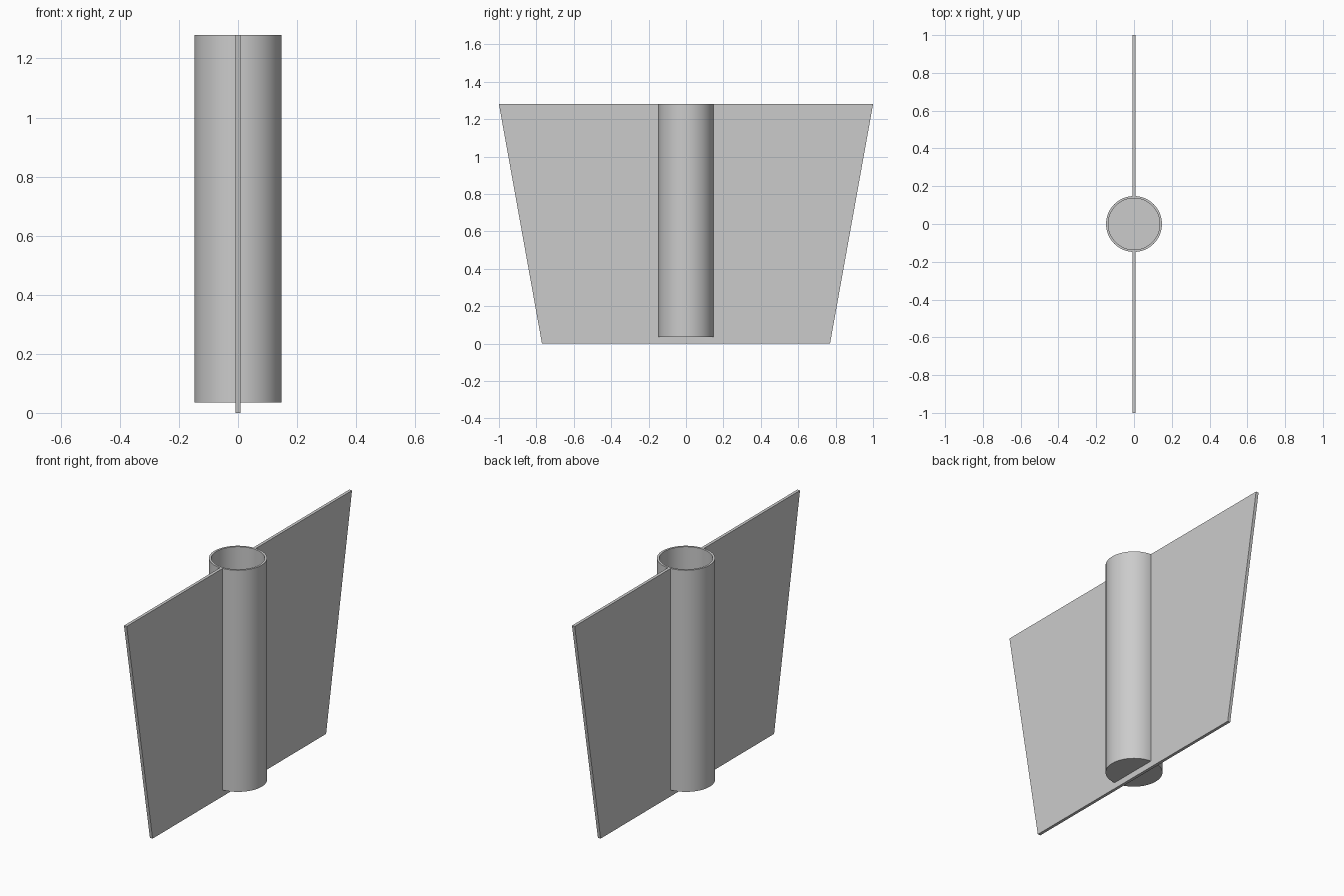
import bpy
import bmesh
import math

cube = bpy.data.objects.get("Cube")
if cube:
    bpy.data.objects.remove(cube, do_unlink=True)

TOP = 1.28
TUBE_BASE = 0.035
FLOOR = 0.048
OUTER, INNER = 0.148, 0.136
SEGMENTS = 64
THICKNESS = 0.017

grey = bpy.data.materials.new("plain grey")
grey.use_nodes = True
colour = (0.6, 0.6, 0.6, 1)
grey.diffuse_color = colour
grey.node_tree.nodes["Principled BSDF"].inputs["Base Color"].default_value = colour


def add_object(name, bm):
    bmesh.ops.recalc_face_normals(bm, faces=bm.faces)
    mesh = bpy.data.meshes.new(name)
    bm.to_mesh(mesh)
    bm.free()
    mesh.materials.append(grey)
    obj = bpy.data.objects.new(name, mesh)
    bpy.context.collection.objects.link(obj)
    return obj


# Open-topped tube with a closed floor, as stacked rings
bm = bmesh.new()
rings = []
for radius, z in ((OUTER, TUBE_BASE), (OUTER, TOP), (INNER, TOP), (INNER, FLOOR)):
    angles = [math.tau * i / SEGMENTS for i in range(SEGMENTS)]
    rings.append([bm.verts.new((radius * math.cos(a), radius * math.sin(a), z)) for a in angles])
for low, high in zip(rings, rings[1:]):
    for i in range(SEGMENTS):
        j = (i + 1) % SEGMENTS
        bm.faces.new((low[i], low[j], high[j], high[i]))
bm.faces.new(rings[0])
bm.faces.new(rings[-1])
tube = add_object("tube", bm)

bpy.ops.object.select_all(action="DESELECT")
tube.select_set(True)
bpy.context.view_layer.objects.active = tube
bpy.ops.object.shade_smooth_by_angle(angle=math.radians(30))

# Thin tapered plate, slotted so the tube stays hollow
slot, slot_floor = (OUTER + INNER) / 2, (TUBE_BASE + FLOOR) / 2
half = [(0.77, 0), (1, TOP), (slot, TOP), (slot, slot_floor)]
outline = half + [(-y, z) for y, z in reversed(half)]
bm = bmesh.new()
side = bm.faces.new([bm.verts.new((-THICKNESS / 2, y, z)) for y, z in outline])
extruded = bmesh.ops.extrude_face_region(bm, geom=[side], use_keep_orig=True)
moved = [v for v in extruded["geom"] if isinstance(v, bmesh.types.BMVert)]
bmesh.ops.translate(bm, verts=moved, vec=(THICKNESS, 0, 0))
add_object("plate", bm)
